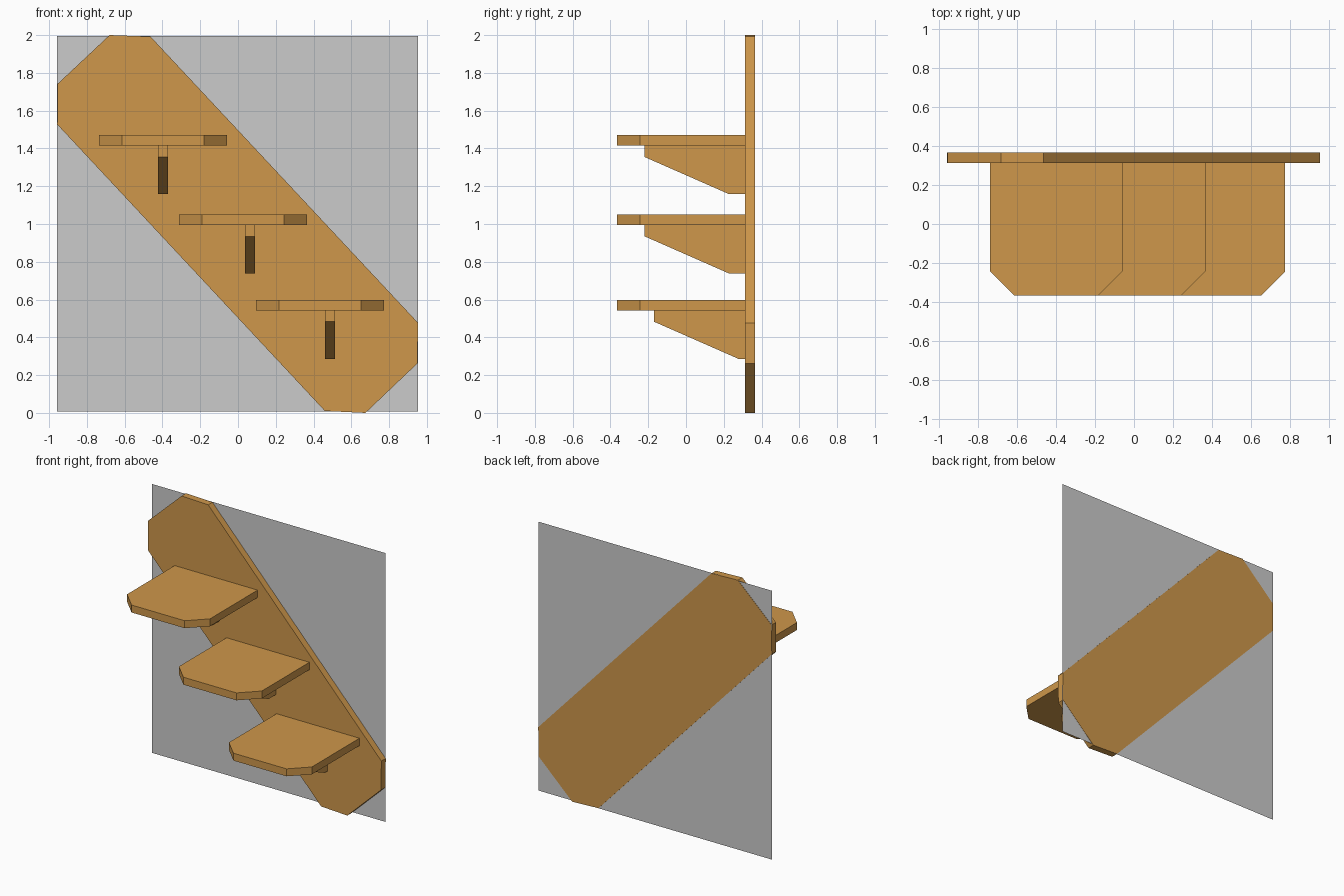
import bpy, bmesh
from mathutils import Vector

if "Cube" in bpy.data.objects:
    bpy.data.objects.remove(bpy.data.objects["Cube"])

wood = bpy.data.materials.new("wood")
wood.diffuse_color = (0.62, 0.31, 0.07, 1)
wood.use_nodes = True
wood.node_tree.nodes["Principled BSDF"].inputs["Base Color"].default_value = wood.diffuse_color


def extrude(name, points, direction):
    """Solid made from a flat outline pushed along a direction."""
    bm = bmesh.new()
    face = bm.faces.new([bm.verts.new(p) for p in points])
    moved = bmesh.ops.extrude_face_region(bm, geom=[face], use_keep_orig=True)
    verts = [g for g in moved["geom"] if isinstance(g, bmesh.types.BMVert)]
    bmesh.ops.translate(bm, verts=verts, vec=Vector(direction))
    bmesh.ops.recalc_face_normals(bm, faces=bm.faces)
    mesh = bpy.data.meshes.new(name)
    bm.to_mesh(mesh)
    bm.free()
    obj = bpy.data.objects.new(name, mesh)
    bpy.context.collection.objects.link(obj)
    mesh.materials.append(wood)
    return obj


# Diagonal back board with clipped ends
FRONT, BACK = 0.313, 0.365
board = [(-0.68, 2.0), (-0.463, 1.992), (0.953, 0.477), (0.95, 0.262),
         (0.675, 0.0), (0.46, 0.01), (-0.957, 1.527), (-0.955, 1.742)]
extrude("back_board", [(x, FRONT, z) for x, z in board], (0, BACK - FRONT, 0))

# Shelves with clipped front corners, each on a tapered bracket
# (shelf centre x, shelf top z, bracket centre x, bracket y shift)
shelves = [(-0.398, 1.47, -0.397, 0.0),
           (0.026, 1.05, 0.064, 0.0),
           (0.435, 0.598, 0.487, 0.05)]
HALF, CLIP, THICK = 0.339, 0.122, 0.055
for i, (cx, top, bx, shift) in enumerate(shelves, 1):
    outline = [(-HALF, FRONT), (-HALF, -0.365 + CLIP), (-HALF + CLIP, -0.365),
               (HALF - CLIP, -0.365), (HALF, -0.365 + CLIP), (HALF, FRONT)]
    under = top - THICK
    extrude(f"shelf_{i}", [(cx + x, y, under) for x, y in outline], (0, 0, THICK))

    side = [(-0.22 + shift, 0), (-0.22 + shift, -0.06), (0.228 + shift, -0.257),
            (FRONT, -0.257), (FRONT, 0)]
    extrude(f"bracket_{i}", [(bx - 0.027, y, under + z) for y, z in side], (0.054, 0, 0))

# Thin grey wall panel level with the back of the board
panel_mesh = bpy.data.meshes.new("wall_panel")
panel_mesh.from_pydata([(-0.957, 0.363, 0.008), (0.953, 0.363, 0.008),
                        (0.953, 0.363, 1.995), (-0.957, 0.363, 1.995)],
                       [], [(0, 1, 2, 3)])
panel = bpy.data.objects.new("wall_panel", panel_mesh)
bpy.context.collection.objects.link(panel)
